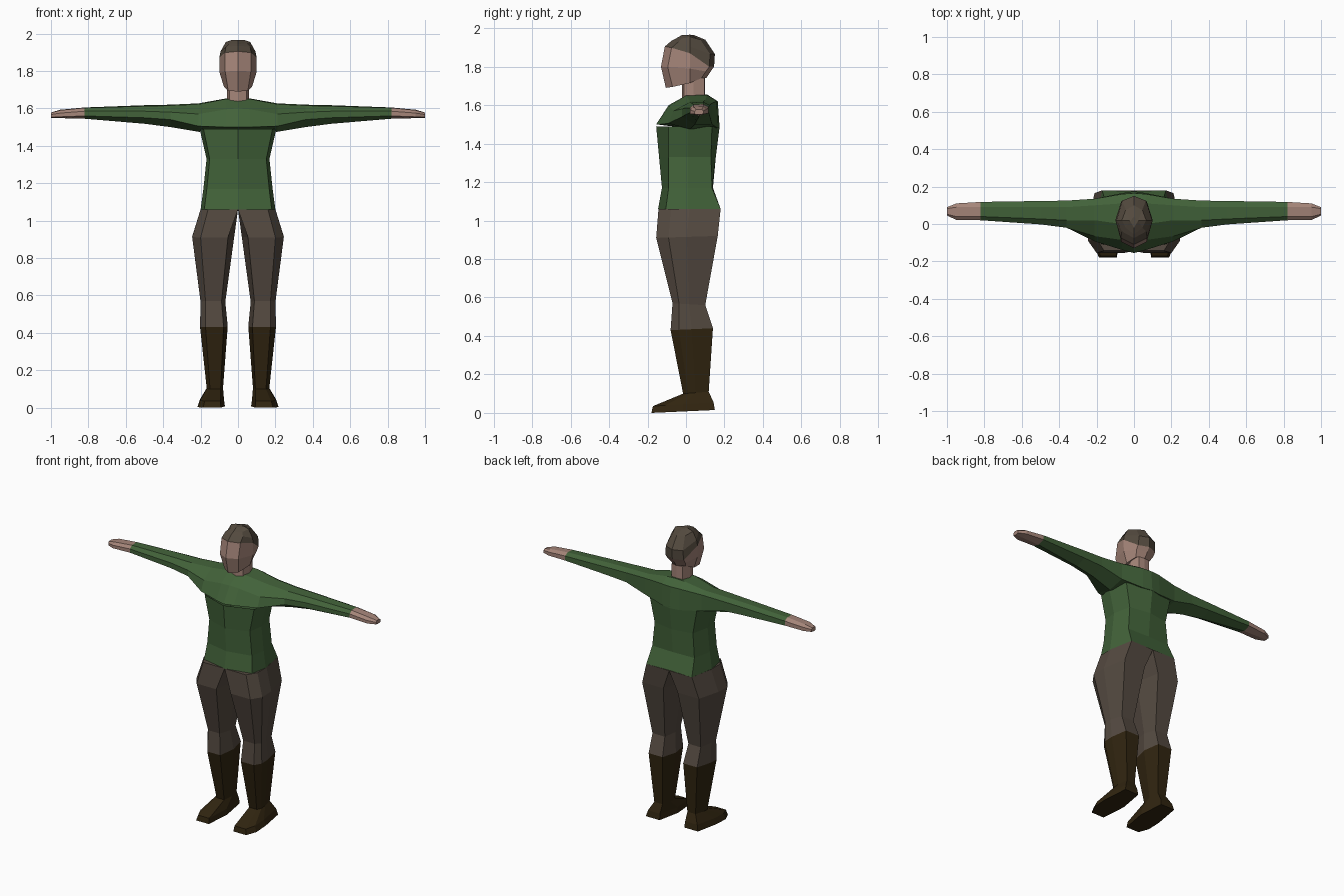
import bpy, bmesh


def material(name, rgb):
    m = bpy.data.materials.new(name)
    m.diffuse_color = (*rgb, 1)
    return m


GREEN = material("green_cloth", (0.054, 0.122, 0.041))
BROWN = material("brown_cloth", (0.089, 0.068, 0.052))
LEATHER = material("dark_leather", (0.030, 0.018, 0.005))
SKIN = material("skin", (0.376, 0.235, 0.191))
HAIR = material("hair", (0.088, 0.069, 0.049))


def loft(name, rings, mat, cap_start=False, cap_end=False, mirror=False):
    """Skin a list of closed rings with flat faces."""
    bm = bmesh.new()
    vs = [[bm.verts.new(p) for p in r] for r in rings]
    n = len(rings[0])
    for a, b in zip(vs, vs[1:]):
        for i in range(n):
            j = (i + 1) % n
            bm.faces.new((a[i], a[j], b[j], b[i]))
    if cap_start:
        bm.faces.new(vs[0])
    if cap_end:
        bm.faces.new(vs[-1])
    bmesh.ops.recalc_face_normals(bm, faces=bm.faces)
    me = bpy.data.meshes.new(name)
    bm.to_mesh(me)
    bm.free()
    me.materials.append(mat)
    ob = bpy.data.objects.new(name, me)
    bpy.context.collection.objects.link(ob)
    if mirror:
        ob.modifiers.new("mirror", 'MIRROR')
    return ob


def symmetric(half):
    """Complete a half ring whose first and last points lie on x = 0."""
    return half + [(-x, y, z) for x, y, z in half[-2:0:-1]]


# Torso: height, half width, front, front corner, back corner, back
def torso_ring(z, w, f, fc, bc, b):
    return symmetric([(0, f, z), (w * .9, fc, z), (w, .01, z),
                      (w * .85, bc, z), (0, b, z)])


loft("torso", [torso_ring(*r) for r in (
    (1.06, .20, -.145, -.105, .18, .175),
    (1.17, .185, -.125, -.09, .135, .14),
    (1.33, .168, -.14, -.09, .13, .155),
    (1.49, .205, -.155, -.092, .135, .175))], GREEN)


# Sleeves: rings across x, running bottom, front, top, back
def arm_ring(x, *yz):
    return [(x, y, z) for y, z in yz]


cuff = arm_ring(.82, (.07, 1.545), (.02, 1.56), (.02, 1.585), (.04, 1.603),
                (.09, 1.605), (.118, 1.59), (.118, 1.56))
loft("shoulders_and_sleeves", [
    arm_ring(0, (.01, 1.48), (-.155, 1.50), (-.09, 1.60), (0, 1.65),
             (.11, 1.655), (.165, 1.62), (.175, 1.48)),
    arm_ring(.065, (.01, 1.48), (-.138, 1.50), (-.085, 1.595), (0, 1.65),
             (.11, 1.653), (.16, 1.62), (.165, 1.48)),
    arm_ring(.21, (.02, 1.475), (-.093, 1.505), (-.065, 1.57), (.02, 1.622),
             (.10, 1.627), (.135, 1.61), (.135, 1.50)),
    arm_ring(.36, (.045, 1.50), (-.02, 1.54), (-.02, 1.58), (.02, 1.615),
             (.09, 1.62), (.125, 1.603), (.125, 1.54)),
    arm_ring(.50, (.055, 1.518), (-.002, 1.55), (-.002, 1.585), (.027, 1.612),
             (.09, 1.617), (.123, 1.60), (.123, 1.548)),
    cuff], GREEN, mirror=True)

# Hands taper to blunt tips
loft("hands", [
    cuff,
    arm_ring(.95, (.07, 1.548), (.022, 1.555), (.022, 1.575), (.04, 1.59),
             (.09, 1.593), (.11, 1.58), (.11, 1.556)),
    arm_ring(1.0, (.068, 1.55), (.045, 1.553), (.045, 1.567), (.052, 1.577),
             (.082, 1.578), (.09, 1.57), (.09, 1.554))],
    SKIN, cap_end=True, mirror=True)


# Legs: front height, back height, inner, outer, front, back, inner chamfer
def leg_ring(zf, zb, xi, xo, yf, yb, c=.15):
    shape = ((c, 0), (.8, 0), (1, .2), (1, .5), (.85, 1), (c, 1), (0, .5))
    return [(xi + u * (xo - xi), yf + v * (yb - yf), zf + v * (zb - zf))
            for u, v in shape]


boot_top = leg_ring(.43, .44, .055, .203, -.08, .14)
ankle = leg_ring(.10, .11, .08, .167, -.015, .118)
loft("trousers", [
    leg_ring(1.06, 1.06, 0, .20, -.143, .18, 0),
    leg_ring(.91, .92, .02, .245, -.155, .165),
    leg_ring(.57, .56, .068, .20, -.07, .10),
    boot_top], BROWN, cap_start=True, mirror=True)

# Boots with wedge feet
loft("boots", [
    boot_top, ankle,
    leg_ring(.035, .055, .075, .203, -.172, .143),
    leg_ring(0, .015, .07, .216, -.18, .15)],
    LEATHER, cap_end=True, mirror=True)


# Head: front, side and back heights, half width, front, back
def head_ring(zf, zm, zb, w, f, b):
    return symmetric([(0, f, zf), (w * .7, f + .035, zf * .8 + zm * .2),
                      (w, .02, zm), (w * .68, b - .025, zb), (0, b, zb)])


hairline = head_ring(1.905, 1.87, 1.80, .10, -.11, .146)
loft("face", [
    head_ring(1.69, 1.715, 1.74, .075, -.105, .105),
    head_ring(1.80, 1.79, 1.775, .098, -.13, .128),
    hairline], SKIN, cap_start=True)
loft("hair", [
    hairline,
    head_ring(1.935, 1.905, 1.865, .093, -.075, .15),
    head_ring(1.945, 1.955, 1.94, .065, -.055, .10),
    head_ring(1.965, 1.967, 1.965, .03, -.02, .04)], HAIR, cap_end=True)

# Neck
loft("neck", [symmetric([(0, -.022, z), (.045, -.01, z), (.058, .04, z),
                         (.04, .095, z), (0, .10, z)])
              for z in (1.63, 1.74)], SKIN)
